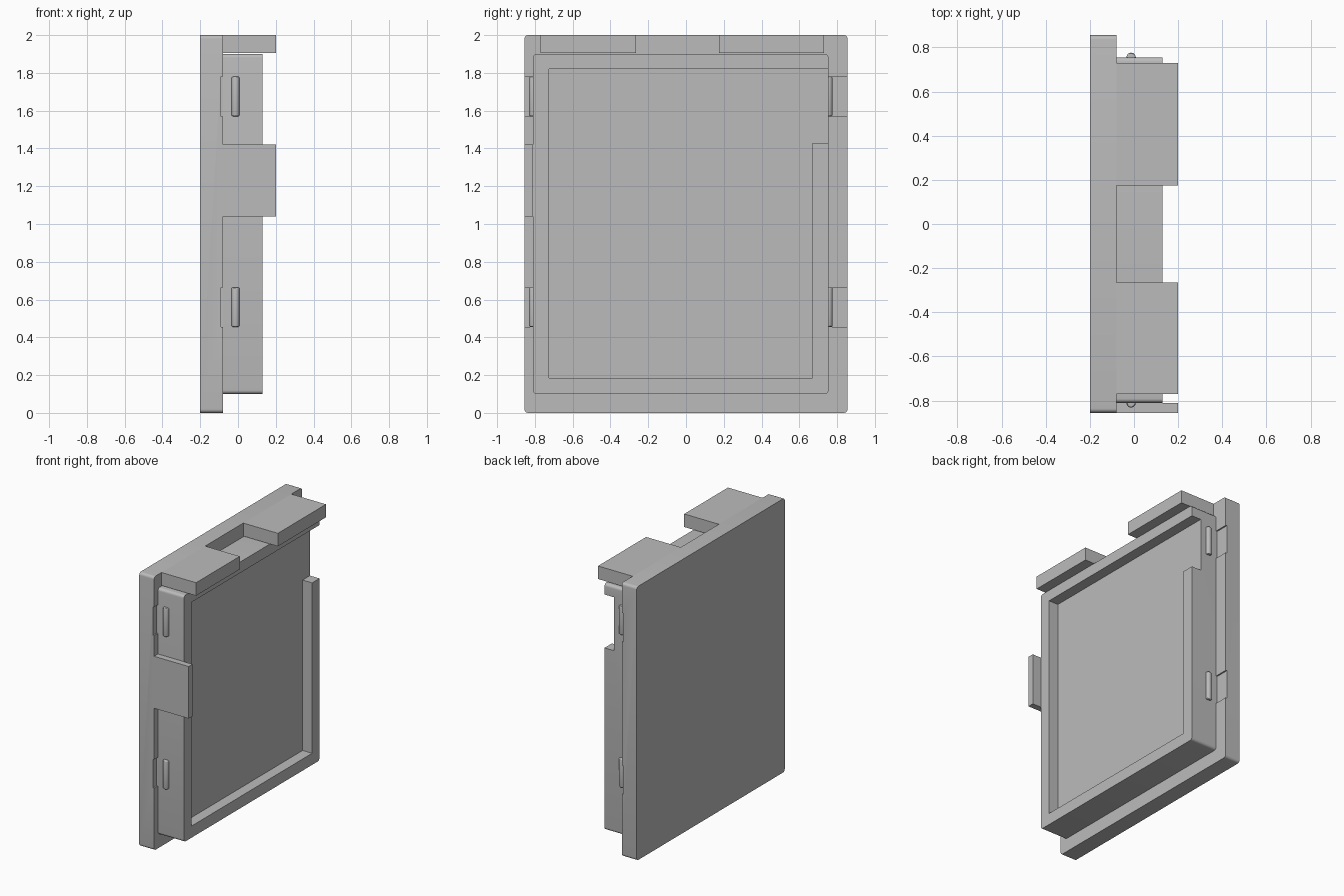
import bpy, bmesh
from math import pi
from mathutils import Matrix

cube = bpy.data.objects.get("Cube")
if cube:
    bpy.data.objects.remove(cube, do_unlink=True)

grey = bpy.data.materials.new("plain_grey")
grey.use_nodes = True
COLOR = (0.5, 0.5, 0.5, 1)
grey.diffuse_color = COLOR
grey.node_tree.nodes["Principled BSDF"].inputs["Base Color"].default_value = COLOR


def finish(name, bm):
    mesh = bpy.data.meshes.new(name)
    bm.to_mesh(mesh)
    bm.free()
    mesh.materials.append(grey)
    obj = bpy.data.objects.new(name, mesh)
    bpy.context.collection.objects.link(obj)
    return obj


def box(name, xs, ys, zs, radius=0):
    """Box from three ranges; its edges along x can be rounded."""
    bm = bmesh.new()
    bmesh.ops.create_cube(bm, size=1)
    for v in bm.verts:
        v.co = [r[0] if c < 0 else r[1] for c, r in zip(v.co, (xs, ys, zs))]
    if radius:
        edges = [e for e in bm.edges
                 if abs(e.verts[0].co.x - e.verts[1].co.x) > 0.01]
        bmesh.ops.bevel(bm, geom=edges, offset=radius, segments=5,
                        profile=0.5, affect='EDGES')
    return finish(name, bm)


def cut(target, cutter):
    mod = target.modifiers.new("cut", 'BOOLEAN')
    mod.operation = 'DIFFERENCE'
    mod.solver = 'EXACT'
    mod.object = cutter
    cutter.hide_render = True
    cutter.hide_set(True)


def smooth(obj):
    bpy.ops.object.select_all(action='DESELECT')
    obj.select_set(True)
    bpy.context.view_layer.objects.active = obj
    bpy.ops.object.shade_smooth_by_angle()


BACK, STEP, RIM, TAB = -0.2, -0.08, 0.13, 0.2
FRONT_SIDE, REAR_SIDE, HALF = -0.81, 0.755, 0.855

# Outer cover plate and raised body
plate = box("cover_plate", (BACK, STEP), (-HALF, HALF), (0, 2), 0.02)
body = box("raised_body", (STEP, RIM), (FRONT_SIDE, REAR_SIDE), (0.1, 1.9), 0.02)

# Shallow pocket, open through the upper rear wall
FLOOR = 0.053
cut(body, box("pocket_cutter", (FLOOR, 0.3), (-0.725, 0.67), (0.185, 1.82)))
cut(body, box("wall_gap_cutter", (FLOOR, 0.3), (0.6, 0.9), (1.43, 1.82)))

# Overhanging tabs
box("top_front_tab", (STEP, TAB), (-0.77, -0.265), (1.905, 2))
box("top_rear_tab", (STEP, TAB), (0.175, 0.73), (1.905, 2))
box("front_side_tab", (STEP, TAB), (-HALF, FRONT_SIDE), (1.04, 1.42))

# Snap ridges on both sides, each with a shallow relief in the plate
for side, y, outer in (("front", FRONT_SIDE, -0.9), ("rear", REAR_SIDE, 0.9)):
    for level, z in (("lower", 0.56), ("upper", 1.675)):
        cut(plate, box(f"{side}_{level}_relief_cutter", (STEP - 0.01, 0),
                       sorted((y, outer)), (z - 0.105, z + 0.105)))
        bm = bmesh.new()
        bmesh.ops.create_cone(bm, cap_ends=True, segments=20, radius1=0.021,
                              radius2=0.021, depth=0.21,
                              matrix=Matrix.Translation((-0.013, y, z)))
        caps = [e for e in bm.edges if abs(e.verts[0].co.z - e.verts[1].co.z) < 0.01]
        bmesh.ops.bevel(bm, geom=caps, offset=0.008, segments=3,
                        profile=0.5, affect='EDGES')
        smooth(finish(f"{side}_{level}_snap_ridge", bm))

for obj in (plate, body):
    smooth(obj)
